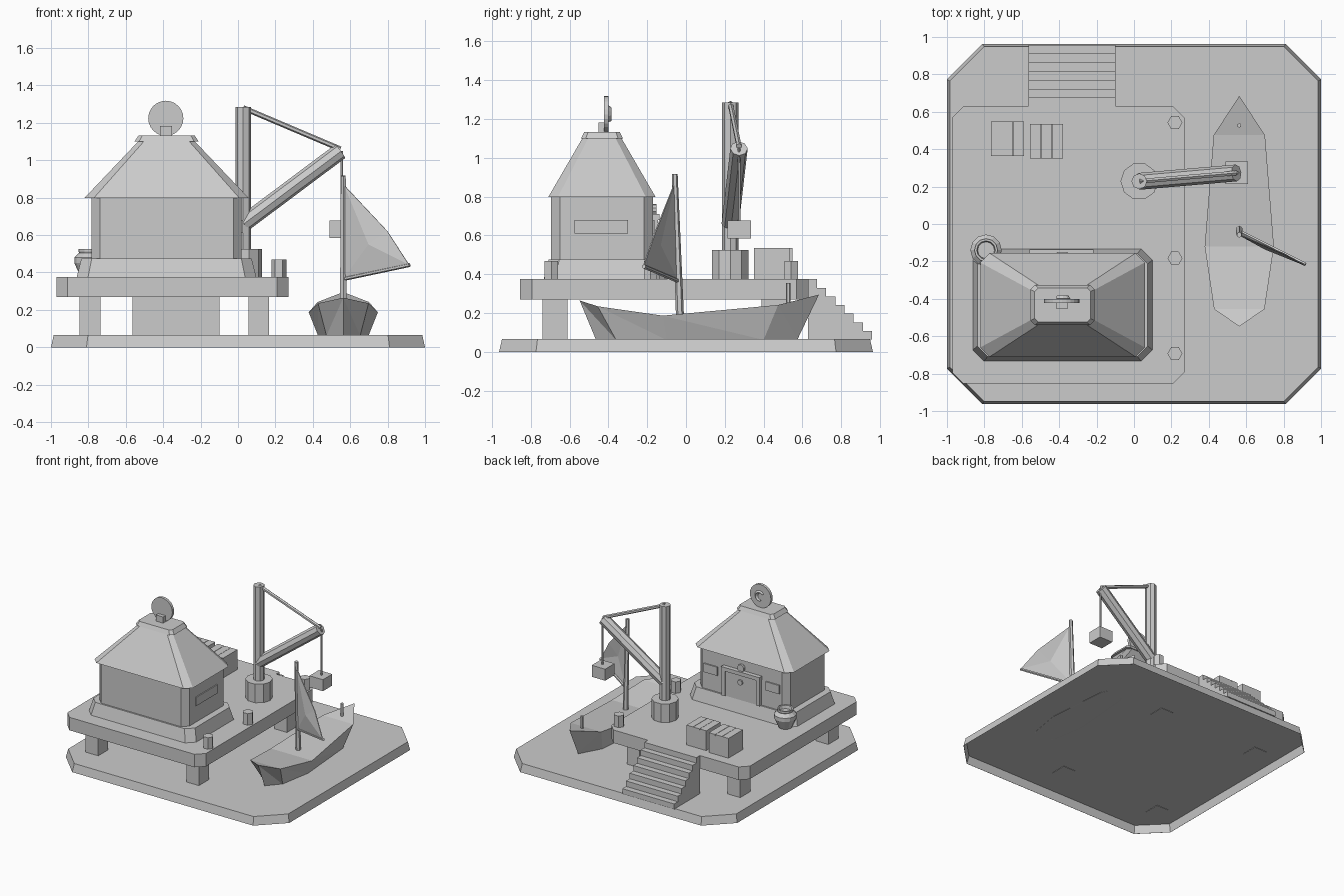
import bpy, bmesh, math
from mathutils import Vector

if "Cube" in bpy.data.objects:
    bpy.data.objects.remove(bpy.data.objects["Cube"])

grey = bpy.data.materials.new("plain_grey")
grey.use_nodes = True
grey.diffuse_color = (0.6, 0.6, 0.6, 1)
grey.node_tree.nodes["Principled BSDF"].inputs["Base Color"].default_value = (0.6, 0.6, 0.6, 1)


def finish(name, bm):
    bmesh.ops.recalc_face_normals(bm, faces=bm.faces[:])
    mesh = bpy.data.meshes.new(name)
    bm.to_mesh(mesh)
    bm.free()
    mesh.materials.append(grey)
    obj = bpy.data.objects.new(name, mesh)
    bpy.context.collection.objects.link(obj)
    return obj


def loft(name, rings):
    """Skin a stack of equal-length rings and cap both ends."""
    bm = bmesh.new()
    loops = [[bm.verts.new(p) for p in ring] for ring in rings]
    for a, b in zip(loops, loops[1:]):
        for i in range(len(a)):
            j = (i + 1) % len(a)
            bm.faces.new((a[i], a[j], b[j], b[i]))
    bm.faces.new(loops[0][::-1])
    bm.faces.new(loops[-1])
    return finish(name, bm)


def cut_rect(cx, cy, hx, hy, c, z):
    """Rectangle with cut corners at height z."""
    pts = [(hx, hy - c), (hx - c, hy), (c - hx, hy), (-hx, hy - c),
           (-hx, c - hy), (c - hx, -hy), (hx - c, -hy), (hx, c - hy)]
    return [(cx + x, cy + y, z) for x, y in pts]


def box(name, x0, x1, y0, y1, z0, z1):
    ring = [(x0, y0), (x1, y0), (x1, y1), (x0, y1)]
    return loft(name, [[(x, y, z) for x, y in ring] for z in (z0, z1)])


def rod(name, a, b, r, sides=6, r2=None):
    """Round bar between two points."""
    a, b = Vector(a), Vector(b)
    d = b - a
    bm = bmesh.new()
    bmesh.ops.create_cone(bm, cap_ends=True, segments=sides, radius1=r,
                          radius2=r if r2 is None else r2, depth=d.length)
    turn = d.to_track_quat('Z', 'Y').to_matrix().to_4x4()
    turn.translation = (a + b) / 2
    bm.transform(turn)
    return finish(name, bm)


def lathe(name, x, y, profile, sides):
    return loft(name, [[(x + r * math.cos(i * math.tau / sides),
                         y + r * math.sin(i * math.tau / sides), z)
                        for i in range(sides)] for r, z in profile])


# Ground slab, hollow underneath
ground = .066
loft("ground_slab", [cut_rect(0, 0, .984, .947, .183, ground - .003), cut_rect(0, 0, .999, .962, .19, 0),
                     cut_rect(0, 0, 1, .963, .19, 0), cut_rect(0, 0, .985, .948, .183, ground)])

# Raised deck and its legs
loft("deck", [cut_rect(-.351, -.112, .62, .742, .06, z) for z in (.27, .375)])
for side, x in (("right", -.791), ("left", .111)):
    for end, y in (("front", -.674), ("back", .452)):
        box(f"{end}_{side}_leg", x - .056, x + .056, y - .064, y + .064, ground - .006, .3)

# Stairs as one stepped profile
steps, run, rise = 7, .0471, .0445
profile = [(.628, ground - .001)]
for i in range(steps):
    top = .375 - i * rise
    profile += [(.628 + i * run, top), (.628 + (i + 1) * run, top)]
profile.append((.628 + steps * run, ground - .001))
loft("stairs", [[(x, y, z) for y, z in profile] for x in (-.565, -.1)])

# House
hx, hy = -.382, -.433
loft("house_plinth", [cut_rect(hx, hy, .48, .30, .06, .375), cut_rect(hx, hy, .455, .275, .055, .475)])
loft("house_walls", [cut_rect(hx, hy, .402, .262, .045, z) for z in (.475, .81)])
loft("roof", [cut_rect(hx, hy, .44, .277, .05, .797), cut_rect(hx, hy, .15, .10, .03, 1.102)])
loft("roof_cap", [cut_rect(hx, hy, .172, .108, .025, 1.10), cut_rect(hx, hy, .15, .092, .02, 1.132)])
box("side_window", .01, .028, -.575, -.30, .61, .68)
for name, x in (("left", -.105), ("right", -.66)):
    box(f"{name}_back_window", x - .06, x + .06, -.175, -.161, .61, .68)

# Doorway on the back wall
box("door", -.53, -.24, -.175, -.153, .475, .69)
for x in (-.542, -.232):
    box("door_post", x - .016, x + .016, -.175, -.143, .475, .69)
box("door_lintel", -.56, -.217, -.175, -.137, .68, .71)
rod("door_badge", (hx, -.175, .732), (hx, -.152, .732), .03, 10)
rod("door_knob", (hx, -.155, .62), (hx, -.142, .62), .022, 8)

# Roof emblem: stand, disc and a curl on its back
ex = -.386
box("emblem_stand", ex - .032, ex + .032, -.452, -.405, 1.125, 1.182)
rod("emblem_disc", (ex, -.422, 1.224), (ex, -.4, 1.224), .094, 24)
curl = []
for i in range(9):
    a = math.radians(-100 + i * 30)
    out = Vector((math.cos(a), 0, math.sin(a)))
    w = .004 + .010 * math.sin(math.pi * i / 8)
    c = Vector((ex, -.398, 1.224)) + out * .035
    curl.append([c - out * w, c + Vector((0, .015, 0)), c + out * w, c - Vector((0, .006, 0))])
loft("emblem_curl", curl)

# Pot and bollards
lathe("pot", -.791, -.14, [(.05, .375), (.084, .45), (.084, .48), (.058, .505), (.062, .513),
                           (.062, .525), (.05, .525), (.045, .5)], 12)
for y in (.542, -.183, -.693):
    lathe("bollard", .219, y, [(.04, .37), (.04, .468)], 6)

# Crates with three lid slats each
for name, x, y in (("right", -.676, .456), ("left", -.467, .442)):
    box(f"{name}_crate", x - .088, x + .088, y - .092, y + .092, .375, .525)
    for i in (-1, 0, 1):
        c = x + i * .0595
        box(f"{name}_crate_slat", c - .0285, c + .0285, y - .092, y + .092, .52, .535)

# Crane
px, py = .028, .228
tip = Vector((.547, .273, 1.048))
lathe("crane_drum", px, py, [(.1, .375), (.1, .525)], 10)
lathe("crane_post", px, py, [(.042, .5), (.042, 1.285)], 8)
rod("crane_boom", (px, py, .66), tip, .045, 8)
rod("stay_rope", (px, py, 1.28), tip + Vector((0, 0, .012)), .014, 6)
rod("hoist_rope", tip + Vector((.008, 0, 0)), (.555, .275, .66), .007, 6)
box("hanging_crate", .49, .61, .214, .334, .585, .678)

# Boat hull: closed low-poly shell, pointed at both ends, with a raised keel line
bx = .563
gunwale = [(-.455, .135, .235), (-.12, .185, .187), (.475, .137, .242)]
chine = [(-.36, .09), (-.1, .135), (.4, .095)]
bm = bmesh.new()
stern, bow = bm.verts.new((bx, -.548, .265)), bm.verts.new((bx, .685, .295))
stern_low = bm.verts.new((bx, -.465, ground))
bow_low = bm.verts.new((bx, .575, ground))
keel = [stern_low] + [bm.verts.new((bx, y, ground + .008)) for y, w in chine] + [bow_low]
rims = []
for s in (-1, 1):
    rim = [stern] + [bm.verts.new((bx + s * w, y, z)) for y, w, z in gunwale] + [bow]
    foot = [stern_low] + [bm.verts.new((bx + s * w, y, ground - .004)) for y, w in chine] + [bow_low]
    for i in range(4):
        bm.faces.new((rim[i], rim[i + 1], foot[i + 1]))
        bm.faces.new((rim[i], foot[i + 1], foot[i]))
    bm.faces.new((foot[0], foot[1], keel[1]))
    bm.faces.new((foot[1], foot[2], keel[2], keel[1]))
    bm.faces.new((foot[2], foot[3], keel[3], keel[2]))
    bm.faces.new((foot[3], foot[4], keel[3]))
    rims.append(rim)
l, r = rims
bm.faces.new((l[0], l[1], r[1]))
bm.faces.new((l[1], l[2], r[2], r[1]))
bm.faces.new((l[2], l[3], r[3], r[2]))
bm.faces.new((l[3], l[4], r[3]))
finish("boat_hull", bm)
rod("bow_peg", (bx, .527, .2), (bx, .527, .355), .012, 6)

# Mast, sail boom and bellied sail
rod("mast", (bx, -.03, .15), (bx, -.058, .917), .021, 6, .015)
rod("sail_boom", (bx, -.04, .365), (.917, -.217, .44), .011, 6)
bm = bmesh.new()
head, tack, clew, leech, belly = [bm.verts.new(p) for p in (
    (.57, -.058, .865), (.57, -.042, .37), (.915, -.217, .442), (.80, -.155, .62), (.70, -.13, .55))]
edge = [head, tack, clew, leech]
for a, b in zip(edge, edge[1:] + edge[:1]):
    bm.faces.new((a, b, belly))
sail = finish("sail", bm)
skin = sail.modifiers.new("thickness", 'SOLIDIFY')
skin.thickness = .006
